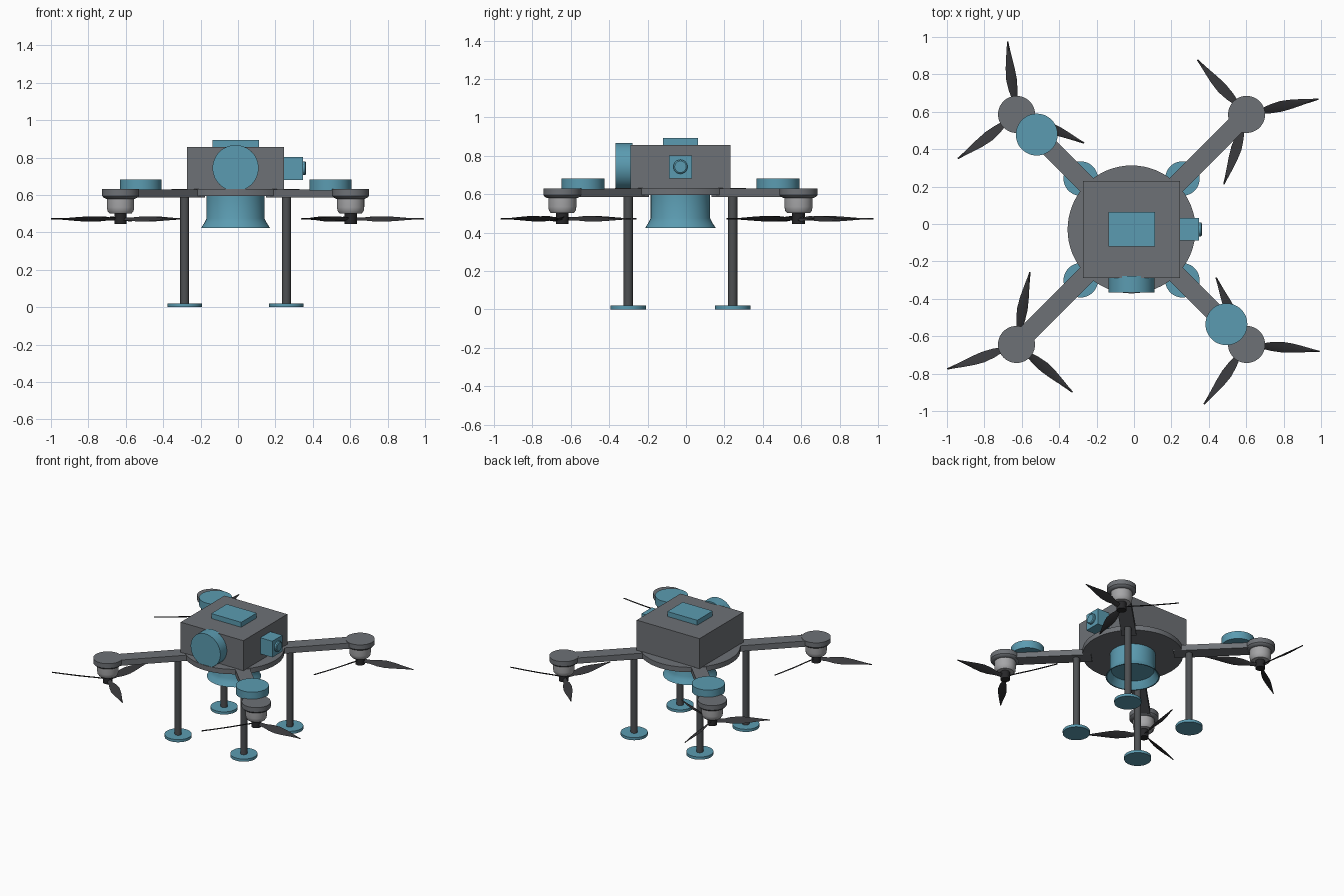
import bpy
import bmesh
from math import cos, sin, pi, radians, atan2
from mathutils import Matrix, Vector

old = bpy.data.objects.get("Cube")
if old:
    bpy.data.objects.remove(old, do_unlink=True)

CX, CY = -0.013, -0.029      # body centre
ARM = 0.615                  # rotor offset along x and y
LEG = 0.272                  # leg offset along x and y


def material(name, rgb):
    m = bpy.data.materials.new(name)
    m.use_nodes = True
    m.diffuse_color = (*rgb, 1)
    m.node_tree.nodes["Principled BSDF"].inputs["Base Color"].default_value = (*rgb, 1)
    return m


GREY = material("body grey", (0.155, 0.165, 0.18))
TEAL = material("teal", (0.105, 0.33, 0.44))
SILVER = material("motor silver", (0.38, 0.38, 0.39))
DARK = material("leg dark grey", (0.075, 0.08, 0.085))
BLADE = material("blade charcoal", (0.04, 0.04, 0.044))
BLACK = material("shaft black", (0.02, 0.02, 0.022))


def finish(name, bm, mat, matrix, smooth=True):
    """Turn a bmesh into a placed object."""
    bmesh.ops.recalc_face_normals(bm, faces=bm.faces[:])
    mesh = bpy.data.meshes.new(name)
    bm.to_mesh(mesh)
    bm.free()
    mesh.materials.append(mat)
    obj = bpy.data.objects.new(name, mesh)
    bpy.context.collection.objects.link(obj)
    obj.matrix_world = matrix
    if smooth:
        bpy.ops.object.select_all(action="DESELECT")
        obj.select_set(True)
        bpy.context.view_layer.objects.active = obj
        bpy.ops.object.shade_smooth_by_angle(angle=radians(35))
    return obj


def lathe(name, profile, mat, matrix, sides=48):
    """Revolve (radius, height) points about z and cap both ends."""
    bm = bmesh.new()
    rings = [[bm.verts.new((r * cos(2 * pi * i / sides), r * sin(2 * pi * i / sides), z))
              for i in range(sides)] for r, z in profile]
    for a, b in zip(rings, rings[1:]):
        for i in range(sides):
            j = (i + 1) % sides
            bm.faces.new((a[i], a[j], b[j], b[i]))
    bm.faces.new(rings[0])
    bm.faces.new(rings[-1])
    return finish(name, bm, mat, matrix)


def disc(name, r, z0, z1, mat, matrix, sides=48):
    return lathe(name, [(r, z0), (r, z1)], mat, matrix, sides)


def box(name, lo, hi, mat, matrix=Matrix()):
    bm = bmesh.new()
    bmesh.ops.create_cube(bm, size=1)
    lo, hi = Vector(lo), Vector(hi)
    for v in bm.verts:
        v.co = (lo + hi) / 2 + v.co * (hi - lo)
    return finish(name, bm, mat, matrix, smooth=False)


def propeller(name, matrix):
    """Three twisted, tapering blades."""
    # distance from hub, half width, sideways sweep
    stations = [(0.02, 0.014, 0), (0.08, 0.016, 0), (0.13, 0.027, 0.002),
                (0.19, 0.032, 0.004), (0.25, 0.026, 0.004), (0.31, 0.016, 0.003),
                (0.36, 0.008, 0.001), (0.393, 0.004, 0)]
    bm = bmesh.new()
    for k in range(3):
        turn = Matrix.Rotation(2 * pi * k / 3, 4, "Z")
        rings = []
        for d, w, sweep in stations:
            pitch = radians(38 - 60 * d)
            ring = []
            for u, t in ((-1, 0), (0, 0.004), (1, 0), (0, -0.004)):
                y, z = u * w, t
                ring.append(bm.verts.new(turn @ Vector((
                    d, sweep + y * cos(pitch) - z * sin(pitch),
                    y * sin(pitch) + z * cos(pitch)))))
            rings.append(ring)
        for a, b in zip(rings, rings[1:]):
            for i in range(4):
                j = (i + 1) % 4
                bm.faces.new((a[i], a[j], b[j], b[i]))
        bm.faces.new(rings[0])
        bm.faces.new(rings[-1])
    return finish(name, bm, BLADE, matrix)


centre = Matrix.Translation((CX, CY, 0))

# Body plate, housing and lid
disc("body_plate", 0.342, 0.595, 0.632, GREY, centre, 64)
box("housing", (-0.26, -0.26, 0.63), (0.26, 0.26, 0.856), GREY, centre)
box("top_lid", (-0.124, -0.092, 0.85), (0.124, 0.092, 0.893), TEAL, centre)

# Round sensor on the front face
disc("front_sensor", 0.123, 0.25, 0.337, TEAL,
     Matrix.Translation((CX, CY, 0.744)) @ Matrix.Rotation(pi / 2, 4, "X"))

# Side camera with a stubby lens
box("side_camera", (0.255, -0.06, 0.681), (0.36, 0.06, 0.802), TEAL, centre)
lathe("side_lens", [(0.037, 0.35), (0.037, 0.372), (0.03, 0.377)], TEAL,
      Matrix.Translation((CX, CY, 0.743)) @ Matrix.Rotation(pi / 2, 4, "Y"), 24)

# Flared belly camera with a recessed lens face
lathe("belly_camera", [(0.155, 0.6), (0.155, 0.475), (0.166, 0.452), (0.184, 0.424),
                       (0.176, 0.424), (0.155, 0.455), (0.145, 0.475)], TEAL, centre)

# Arms, rotors and legs; the last value is the blade angle
corners = {"front_left": (1, -1, -5.5), "front_right": (-1, -1, 79.5),
           "back_left": (1, 1, 12), "back_right": (-1, 1, 97)}
for label, (sx, sy, angle) in corners.items():
    hub = Matrix.Translation((CX + sx * ARM, CY + sy * ARM, 0))
    foot = Matrix.Translation((CX + sx * LEG, CY + sy * LEG, 0))
    along = centre @ Matrix.Rotation(atan2(sy, sx), 4, "Z")

    box("arm_" + label, (0.28, -0.05, 0.586), (0.85, 0.05, 0.629), GREY, along)
    lathe("hub_" + label, [(0.099, 0.631), (0.099, 0.596), (0.092, 0.587), (0.078, 0.58)],
          GREY, hub)
    lathe("motor_" + label, [(0.073, 0.59), (0.073, 0.535), (0.07, 0.515), (0.06, 0.502)],
          SILVER, hub)
    disc("shaft_" + label, 0.033, 0.446, 0.505, BLACK, hub, 24)
    propeller("propeller_" + label, hub @ Matrix.Translation((0, 0, 0.472))
              @ Matrix.Rotation(radians(angle), 4, "Z"))

    disc("leg_" + label, 0.024, 0.015, 0.59, DARK, foot, 16)
    disc("foot_" + label, 0.092, 0, 0.02, TEAL, foot)

    # Round antenna pods sit on two opposite arms
    if sx != sy:
        disc("antenna_pod_" + label, 0.112, 0.625, 0.683, TEAL,
             Matrix.Translation((CX + sx * 0.507, CY + sy * 0.507, 0)))
